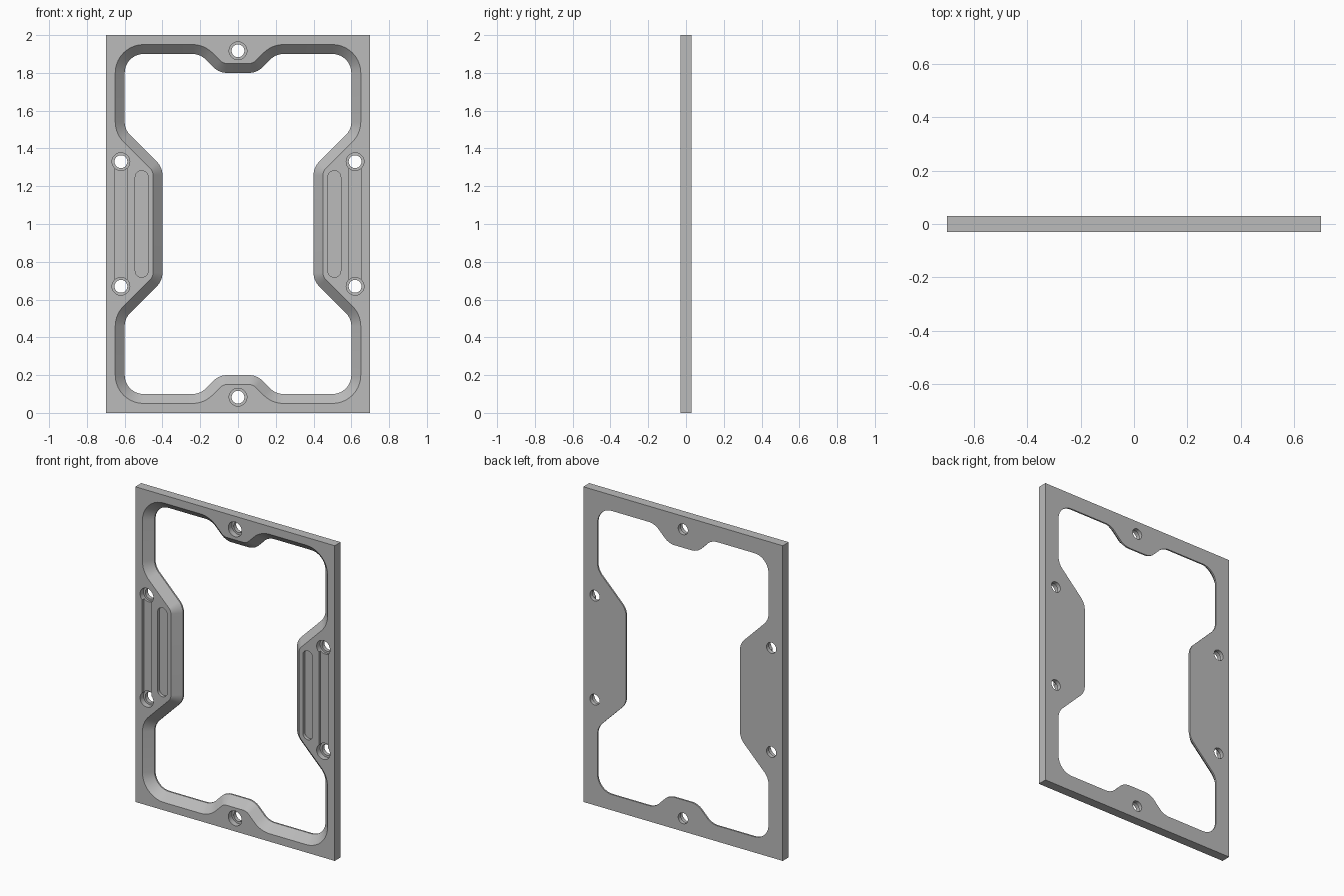
import bpy, bmesh, math
from mathutils import Vector

if "Cube" in bpy.data.objects:
    bpy.data.objects.remove(bpy.data.objects["Cube"])

HALF = 0.03          # half thickness of the plate
MID = 1.0            # height of the centre line

grey = bpy.data.materials.new("plain_grey")
grey.use_nodes = True
grey.diffuse_color = (0.5, 0.5, 0.5, 1)
grey.node_tree.nodes["Principled BSDF"].inputs["Base Color"].default_value = (0.5, 0.5, 0.5, 1)


def loft(name, sections):
    """Closed solid through rings of (x, z) points, each at its own y."""
    bm = bmesh.new()
    rings = [[bm.verts.new((x, y, z)) for x, z in pts] for y, pts in sections]
    for a, b in zip(rings, rings[1:]):
        n = len(a)
        for i in range(n):
            j = (i + 1) % n
            bm.faces.new((a[i], a[j], b[j], b[i]))
    bm.faces.new(rings[0])
    bm.faces.new(rings[-1])
    bmesh.ops.recalc_face_normals(bm, faces=bm.faces)
    mesh = bpy.data.meshes.new(name)
    bm.to_mesh(mesh)
    bm.free()
    mesh.materials.append(grey)
    obj = bpy.data.objects.new(name, mesh)
    bpy.context.collection.objects.link(obj)
    return obj


def rounded(points, grow, radius, steps=10):
    """Counter-clockwise outline moved outward by grow, corners rounded."""
    out = []
    n = len(points)
    for i in range(n):
        p = Vector(points[i])
        d0 = (p - Vector(points[i - 1])).normalized()
        d1 = (Vector(points[(i + 1) % n]) - p).normalized()
        n0, n1 = Vector((d0.y, -d0.x)), Vector((d1.y, -d1.x))
        mitre = (n0 + n1) / (1 + n0.dot(n1))
        side = 1 if d0.x * d1.y - d0.y * d1.x > 0 else -1
        r = radius + side * grow
        centre = p + mitre * (grow - side * r)
        turn = side * d0.angle(d1)
        start = math.atan2(n0.y * side, n0.x * side)
        for k in range(steps + 1):
            a = start + turn * k / steps
            out.append((centre.x + r * math.cos(a), centre.y + r * math.sin(a)))
    return out


def capsule(x, z0, z1, r, steps=20):
    """Slot outline; a circle when z0 equals z1."""
    pts = []
    for z, start in ((z1, 0), (z0, math.pi)):
        last = steps + 1 if z0 != z1 else steps
        for k in range(last):
            a = start + math.pi * k / steps
            pts.append((x + r * math.cos(a), z + r * math.sin(a)))
    return pts


# Flat rectangular plate
plate_outline = [(-0.7, 0), (0.7, 0), (0.7, 2), (-0.7, 2)]
frame = loft("frame_plate", [(-HALF, plate_outline), (HALF, plate_outline)])


def cut(cutter):
    cutter.hide_render = True
    mod = frame.modifiers.new("cut", "BOOLEAN")
    mod.operation = "DIFFERENCE"
    mod.solver = "EXACT"
    mod.object = cutter
    bpy.context.view_layer.objects.active = frame
    bpy.ops.object.modifier_apply(modifier=mod.name)
    bpy.data.objects.remove(cutter)


def pocket(name, outline, depth):
    cut(loft(name, [(-HALF - 0.02, outline), (-HALF + depth, outline)]))


# Central opening: one quarter of the outline, mirrored to all four
quarter = [(0.4, 0.3), (0.6, 0.5), (0.6, 0.9), (0.2, 0.9), (0.1, 0.8)]
upper = quarter + [(-x, z) for x, z in reversed(quarter)]
outline = [(x, MID + z) for x, z in upper]
outline += [(-x, MID - z) for x, z in upper]
sections = [(y, rounded(outline, g, 0.1)) for y, g in
            ((-HALF - 0.01, 0.06), (HALF - 0.01, 0), (HALF + 0.02, 0))]
cut(loft("opening_cutter", sections))

# Grip slots and screw channels on both side tabs
for s in (-1, 1):
    pocket("grip_slot_cutter", capsule(s * 0.51, 0.752, 1.248, 0.034), 0.02)
    pocket("channel_cutter", capsule(s * 0.62, 0.67, 1.33, 0.032), 0.02)

# Counterbored screw holes
holes = [(0, 0.083), (0, 1.917)] + [(s * 0.62, z) for s in (-1, 1) for z in (0.67, 1.33)]
for x, z in holes:
    pocket("counterbore_cutter", capsule(x, z, z, 0.047), 0.035)
    pocket("screw_hole_cutter", capsule(x, z, z, 0.034), 0.1)

# Smooth the arcs, keep the machined edges crisp
bpy.ops.object.select_all(action="DESELECT")
frame.select_set(True)
bpy.context.view_layer.objects.active = frame
bpy.ops.object.shade_smooth_by_angle(angle=math.radians(30))
